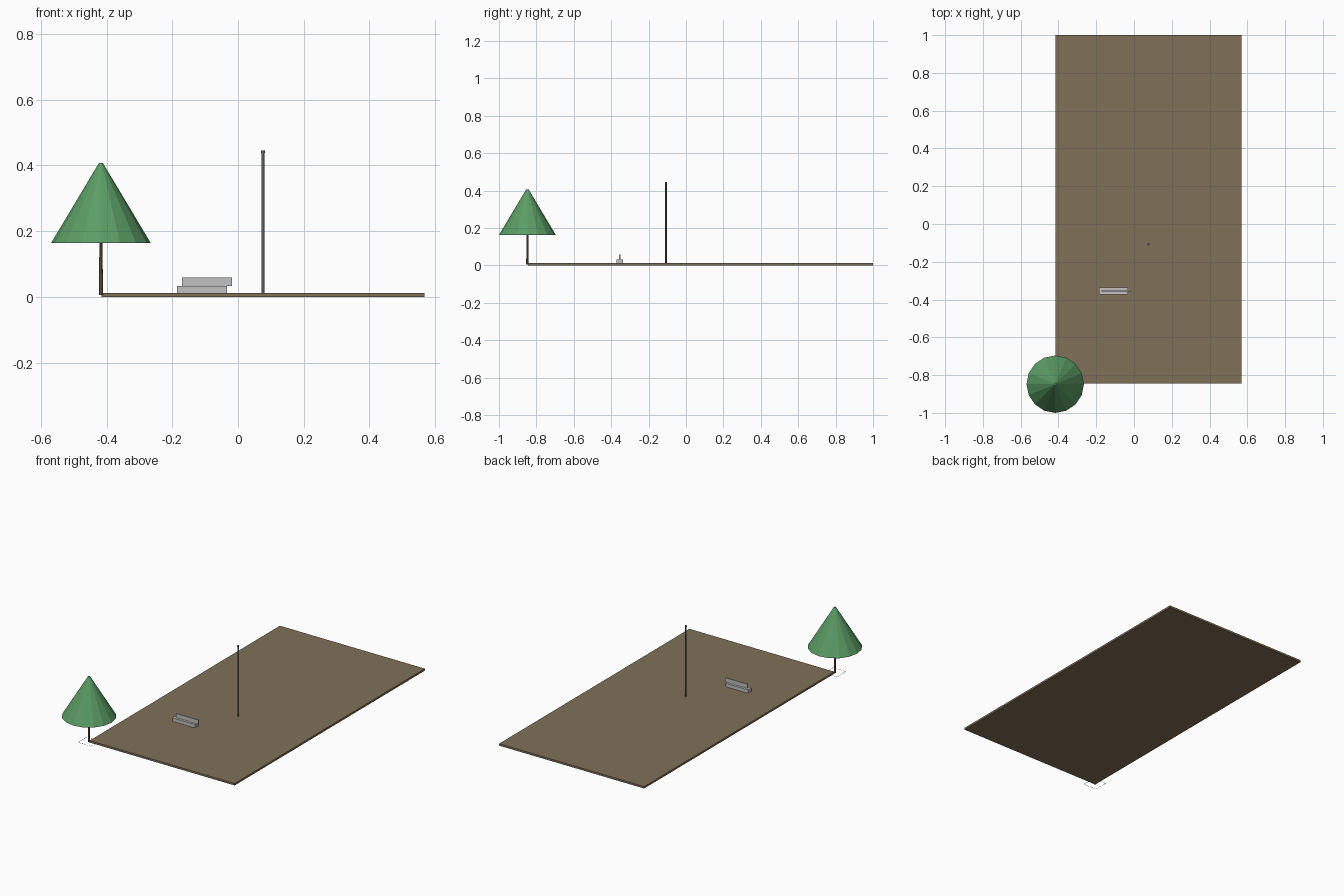
import bpy
import bmesh
import math
from mathutils import Matrix

if "Cube" in bpy.data.objects:
    bpy.data.objects.remove(bpy.data.objects["Cube"])


def material(name, rgb):
    m = bpy.data.materials.new(name)
    m.diffuse_color = (*rgb, 1)
    m.use_nodes = True
    m.node_tree.nodes["Principled BSDF"].inputs["Base Color"].default_value = m.diffuse_color
    return m


EARTH = material("earth brown", (0.215, 0.160, 0.098))
BARK = material("bark brown", (0.170, 0.115, 0.070))
LEAF = material("leaf green", (0.105, 0.335, 0.130))
STONE = material("pale grey", (0.54, 0.54, 0.54))
METAL = material("dark grey", (0.12, 0.12, 0.12))


def finish(name, bm, mat):
    mesh = bpy.data.meshes.new(name)
    bmesh.ops.recalc_face_normals(bm, faces=bm.faces[:])
    bm.to_mesh(mesh)
    bm.free()
    mesh.materials.append(mat)
    ob = bpy.data.objects.new(name, mesh)
    bpy.context.collection.objects.link(ob)
    return ob


def box(name, lo, hi, mat):
    bm = bmesh.new()
    bmesh.ops.create_cube(bm, size=1)
    for v in bm.verts:
        v.co = [lo[i] + (v.co[i] + 0.5) * (hi[i] - lo[i]) for i in range(3)]
    return finish(name, bm, mat)


def cone(name, x, y, z0, z1, r0, r1, sides, mat):
    bm = bmesh.new()
    spot = Matrix.Translation((x, y, (z0 + z1) / 2))
    bmesh.ops.create_cone(bm, cap_ends=True, segments=sides, radius1=r0,
                          radius2=r1, depth=z1 - z0, matrix=spot)
    return finish(name, bm, mat)


# Ground slab
box("ground", (-0.416, -0.844, 0), (0.568, 1.0, 0.012), EARTH)

# Tree on the corner: trunk, faceted crown
TX, TY = -0.417, -0.848
cone("tree_trunk", TX, TY, 0.006, 0.170, 0.0065, 0.0045, 8, BARK)
cone("tree_crown", TX, TY, 0.163, 0.407, 0.152, 0.006, 16, LEAF)

# Thin square edging around the foot of the tree
bm = bmesh.new()
rings = []
for half in (0.045, 0.043):
    rings.append([bm.verts.new((TX + sx * half, TY + sy * half, 0.007))
                  for sx, sy in ((-1, -1), (1, -1), (1, 1), (-1, 1))])
outer, inner = rings
for i in range(4):
    j = (i + 1) % 4
    bm.faces.new((outer[i], outer[j], inner[j], inner[i]))
finish("tree_edging", bm, METAL)

# Bench: low seat block with a thin offset back board
box("bench_seat", (-0.185, -0.372, 0.012), (-0.033, -0.336, 0.033), STONE)
box("bench_back", (-0.171, -0.358, 0.033), (-0.018, -0.350, 0.058), STONE)

# Lamp post with a slightly wider cap
cone("lamp_post", 0.076, -0.107, 0.012, 0.438, 0.0045, 0.0045, 12, METAL)
cone("lamp_cap", 0.076, -0.107, 0.437, 0.445, 0.006, 0.006, 12, METAL)
